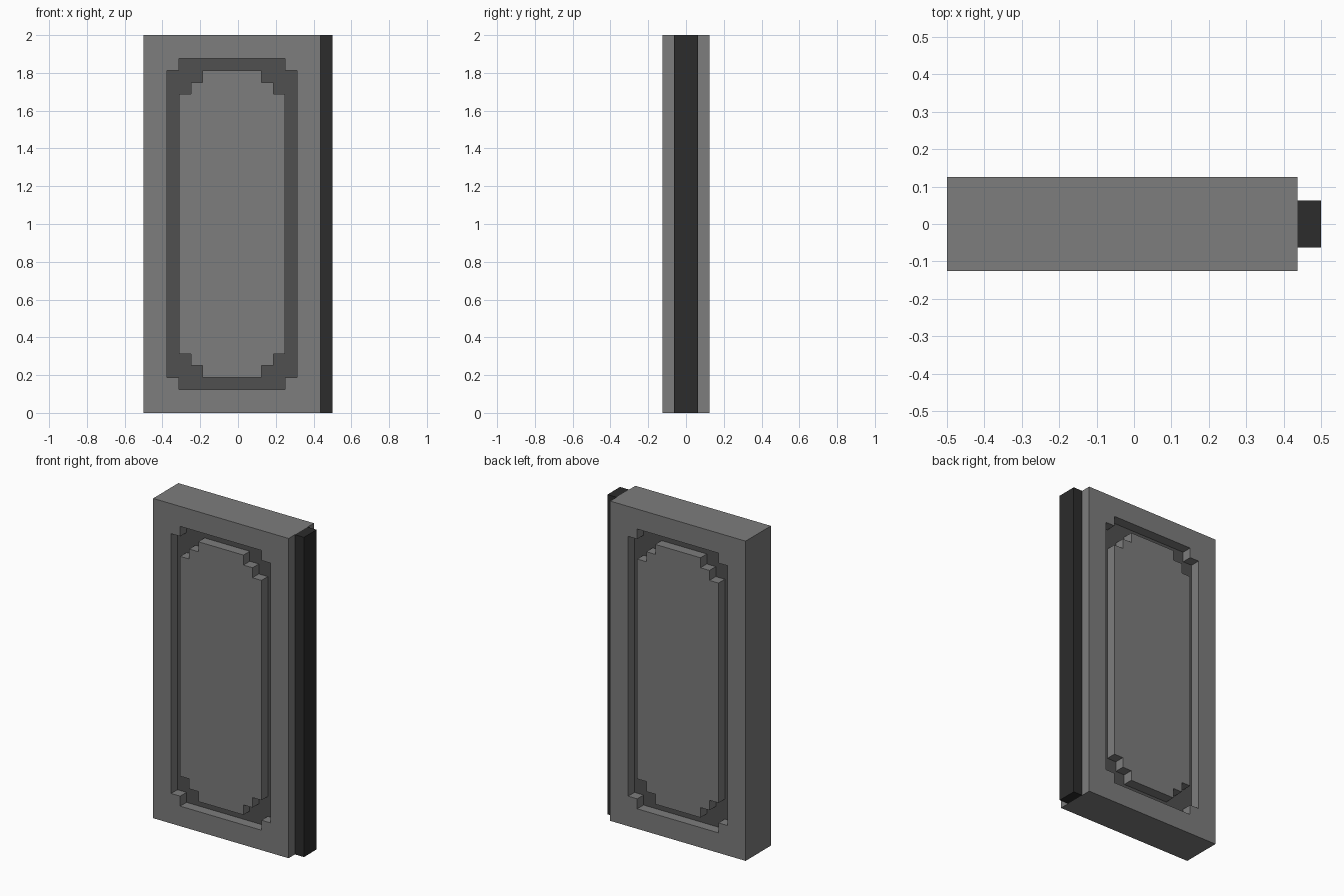
import bpy, bmesh
from mathutils import Vector

cube = bpy.data.objects.get("Cube")
if cube:
    bpy.data.objects.remove(cube, do_unlink=True)

U = 1 / 16          # design grid unit
CX = -U / 2         # centre of the slab in x


def material(name, v):
    m = bpy.data.materials.new(name)
    m.use_nodes = True
    m.diffuse_color = (v, v, v, 1)
    m.node_tree.nodes["Principled BSDF"].inputs["Base Color"].default_value = (v, v, v, 1)
    return m


def add_object(name, bm, mats):
    bmesh.ops.recalc_face_normals(bm, faces=bm.faces)
    mesh = bpy.data.meshes.new(name)
    bm.to_mesh(mesh)
    bm.free()
    for m in mats:
        mesh.materials.append(m)
    ob = bpy.data.objects.new(name, mesh)
    bpy.context.collection.objects.link(ob)
    return ob


def outline(quarter):
    """Mirror one corner's steps into a closed symmetric outline."""
    q, r = quarter, quarter[::-1]
    return (q + [(-x, z) for x, z in r] + [(-x, -z) for x, z in q]
            + [(x, -z) for x, z in r])


def add_loop(bm, pts, y):
    vs = [bm.verts.new((CX + x * U, y, 1 + z * U)) for x, z in pts]
    es = [bm.edges.new((vs[i - 1], vs[i])) for i in range(len(vs))]
    return vs, es


def wall(bm, a, b):
    for i in range(len(a)):
        bm.faces.new((a[i - 1], a[i], b[i], b[i - 1]))


def ring(bm, outer, inner, sign):
    bmesh.ops.triangle_fill(bm, edges=outer + inner, use_dissolve=False,
                            use_beauty=True, normal=Vector((0, sign, 0)))


grey = material("mid grey", 0.205)
dark_grey = material("dark grey", 0.08)
charcoal = material("charcoal", 0.025)

# Slab with a stepped groove around a raised panel on both faces
slab_edge = outline([(7.5, 16)])
groove_outer = outline([(5.5, 13), (4.5, 13), (4.5, 14)])
groove_inner = outline([(4.5, 11), (3.5, 11), (3.5, 12), (2.5, 12), (2.5, 13)])

bm = bmesh.new()
rims = []
for s in (-1, 1):
    face_y, floor_y = s * 2 * U, s * U
    rim, rim_e = add_loop(bm, slab_edge, face_y)
    out_top, out_top_e = add_loop(bm, groove_outer, face_y)
    out_low, out_low_e = add_loop(bm, groove_outer, floor_y)
    in_top, in_top_e = add_loop(bm, groove_inner, face_y)
    in_low, in_low_e = add_loop(bm, groove_inner, floor_y)
    ring(bm, rim_e, out_top_e, s)        # frame
    ring(bm, out_low_e, in_low_e, s)     # groove floor
    bm.faces.new(in_top)                 # raised panel
    wall(bm, out_top, out_low)
    wall(bm, in_top, in_low)
    rims.append(rim)
wall(bm, *rims)

# Groove floors are darker
for f in bm.faces:
    if all(abs(v.co.y) < 1.5 * U for v in f.verts):
        f.material_index = 1
add_object("door_slab", bm, [grey, dark_grey])

# Narrow strip along the left edge
bm = bmesh.new()
bmesh.ops.create_cube(bm, size=1)
for v in bm.verts:
    v.co = (7.5 * U + v.co.x * U, v.co.y * 2 * U, 1 + v.co.z * 2)
add_object("hinge_strip", bm, [charcoal])
